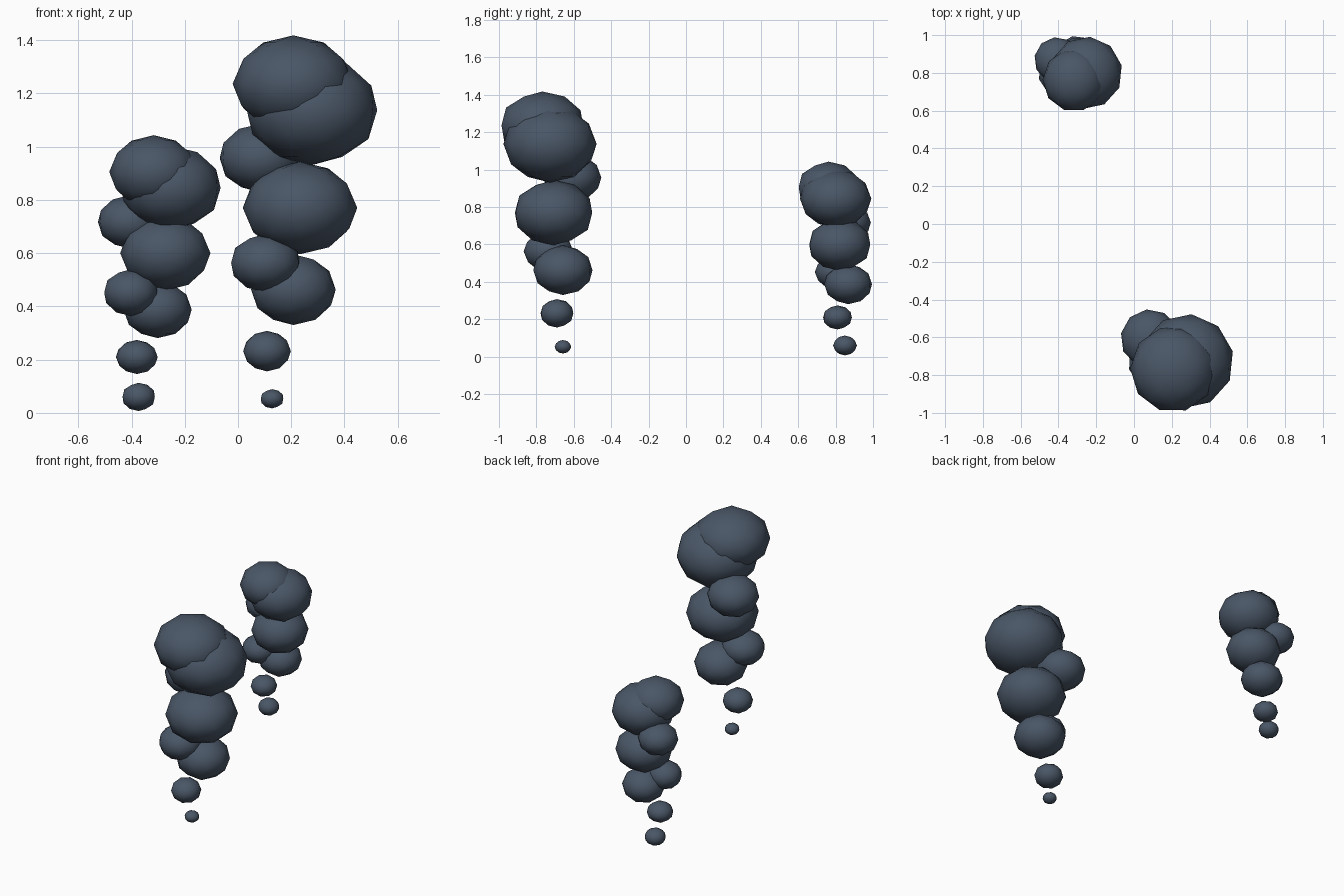
import bpy
import math

smoke = bpy.data.materials.new("slate_smoke")
smoke.diffuse_color = (0.068, 0.094, 0.135, 1)


def puff(name, x, y, z, r, h, turn):
    """One squashed, low-poly smoke puff: r = radius across, h = half height."""
    bpy.ops.mesh.primitive_ico_sphere_add(subdivisions=2, radius=1, location=(x, y, z),
                                          rotation=(0, 0, math.radians(turn)))
    ob = bpy.context.object
    ob.name = name
    ob.scale = (r * 1.01, r * 1.01, h)
    ob.data.materials.append(smoke)
    bpy.ops.object.shade_smooth()


# Each plume rises from small wisps to a billowing top: x, y, z, radius, half height
large_plume = [
    (0.128, -0.658, 0.053, 0.044, 0.036),
    (0.109, -0.690, 0.232, 0.089, 0.076),
    (0.208, -0.658, 0.463, 0.159, 0.133),
    (0.103, -0.735, 0.563, 0.132, 0.109),
    (0.233, -0.708, 0.770, 0.213, 0.174),
    (0.085, -0.608, 0.957, 0.155, 0.129),
    (0.278, -0.727, 1.137, 0.248, 0.206),
    (0.208, -0.768, 1.236, 0.226, 0.182),
]
small_plume = [
    (-0.373, 0.850, 0.060, 0.063, 0.053),
    (-0.380, 0.810, 0.210, 0.078, 0.064),
    (-0.302, 0.867, 0.388, 0.128, 0.107),
    (-0.402, 0.793, 0.452, 0.103, 0.088),
    (-0.273, 0.822, 0.600, 0.168, 0.140),
    (-0.407, 0.868, 0.717, 0.120, 0.100),
    (-0.253, 0.800, 0.845, 0.190, 0.158),
    (-0.317, 0.762, 0.905, 0.165, 0.138),
]
for label, plume in (("large", large_plume), ("small", small_plume)):
    for i, p in enumerate(plume):
        puff(f"{label}_plume_puff_{i + 1}", *p, turn=i * 23)
